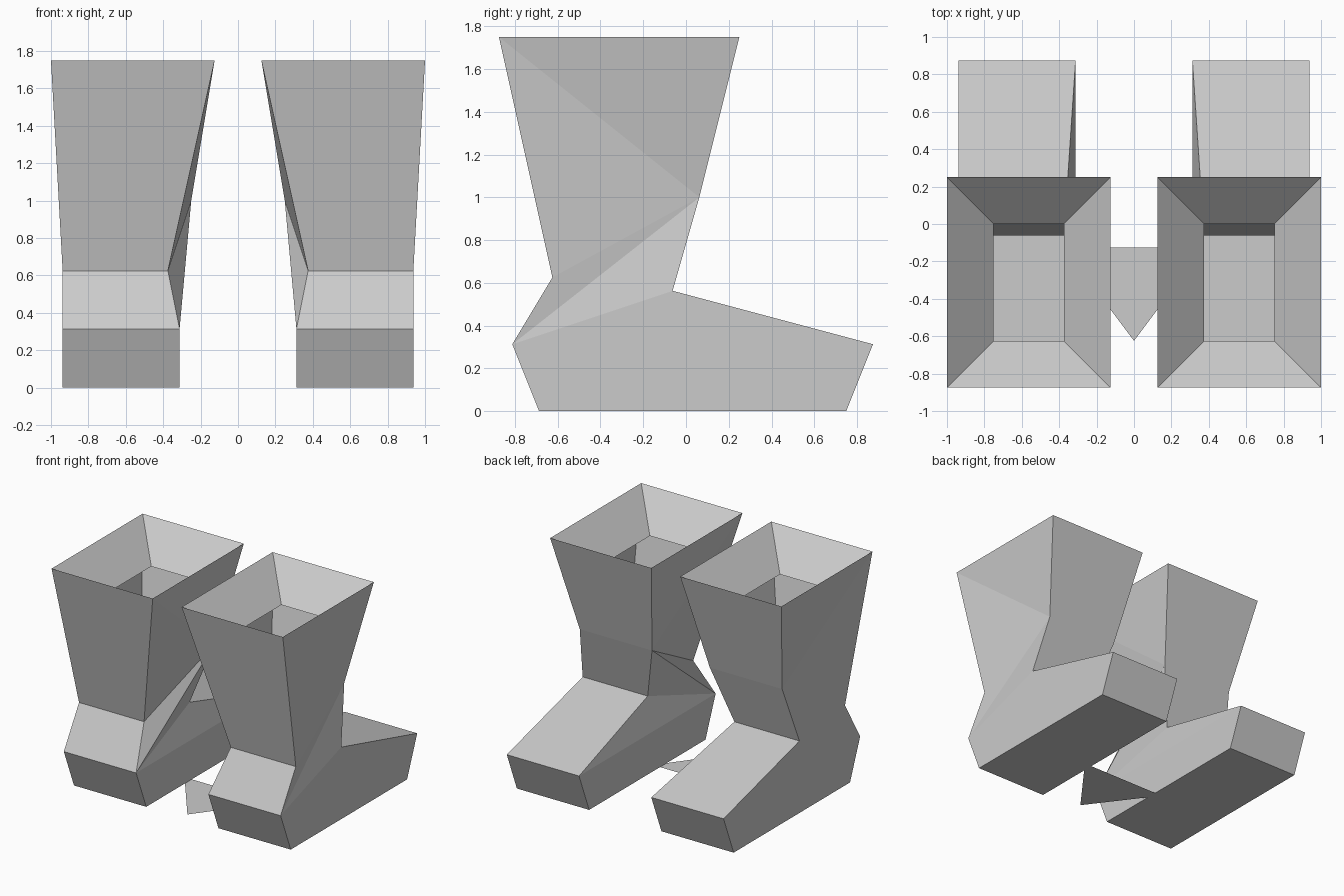
import bpy
import bmesh

cube = bpy.data.objects.get("Cube")
if cube:
    bpy.data.objects.remove(cube, do_unlink=True)

# Single plain grey
grey = bpy.data.materials.new("plain grey")
grey.use_nodes = True
COLOUR = (0.6, 0.6, 0.6, 1)
grey.diffuse_color = COLOUR
grey.node_tree.nodes["Principled BSDF"].inputs["Base Color"].default_value = COLOUR

# Cross bars of the boot: y, z, inner x, outer x
BARS = {
    "cuff_front": (-0.875, 1.75, 0.125, 1.0),
    "cuff_back": (0.25, 1.75, 0.125, 1.0),
    "lip_front": (-0.625, 1.5, 0.375, 0.75),
    "lip_back": (0.0, 1.5, 0.375, 0.75),
    "calf": (0.0625, 1.0, 0.25, 0.875),
    "ankle_front": (-0.625, 0.625, 0.375, 0.9375),
    "ankle_back": (-0.0625, 0.5625, 0.375, 0.9375),
    "bulge": (-0.8125, 0.3125, 0.3125, 0.9375),
    "tip": (0.875, 0.3125, 0.3125, 0.9375),
    "sole_front": (-0.6875, 0.0, 0.3125, 0.9375),
    "sole_back": (0.75, 0.0, 0.3125, 0.9375),
}

# Strips that run across the boot: lining, shaft, foot and sole
ACROSS = ["lip_front", "cuff_front", "ankle_front", "bulge", "sole_front",
          "sole_back", "tip", "ankle_back", "calf", "cuff_back", "lip_back"]

# Faces repeated on the inner and outer sides
SIDES = [
    ("cuff_front", "cuff_back", "lip_back", "lip_front"),
    ("cuff_front", "cuff_back", "calf"),
    ("cuff_front", "calf", "ankle_front"),
    ("calf", "ankle_front", "bulge"),
    ("calf", "ankle_back", "bulge"),
    ("ankle_back", "tip", "bulge"),
    ("bulge", "tip", "sole_back", "sole_front"),
]


def add_object(name, bm):
    mesh = bpy.data.meshes.new(name)
    bm.to_mesh(mesh)
    bm.free()
    mesh.materials.append(grey)
    obj = bpy.data.objects.new(name, mesh)
    bpy.context.collection.objects.link(obj)


def build_boot(name, side):
    bm = bmesh.new()
    inner, outer = {}, {}
    for bar, (y, z, x_in, x_out) in BARS.items():
        inner[bar] = bm.verts.new((side * x_in, y, z))
        outer[bar] = bm.verts.new((side * x_out, y, z))
    for a, b in zip(ACROSS, ACROSS[1:]):
        bm.faces.new((inner[a], outer[a], outer[b], inner[b]))
    for face in SIDES:
        for points in (inner, outer):
            bm.faces.new([points[p] for p in face])
    bmesh.ops.recalc_face_normals(bm, faces=bm.faces[:])
    # Keep the sole facing the ground
    sole = min(bm.faces, key=lambda f: f.calc_center_median().z)
    if sole.normal.z > 0:
        bmesh.ops.reverse_faces(bm, faces=bm.faces[:])
    add_object(name, bm)


build_boot("left_boot", 1)
build_boot("right_boot", -1)

# Flat triangle on the ground between the boots
bm = bmesh.new()
corners = [(0, -0.625, 0), (0.375, -0.125, 0), (-0.375, -0.125, 0)]
bm.faces.new([bm.verts.new(c) for c in corners])
add_object("ground_triangle", bm)
